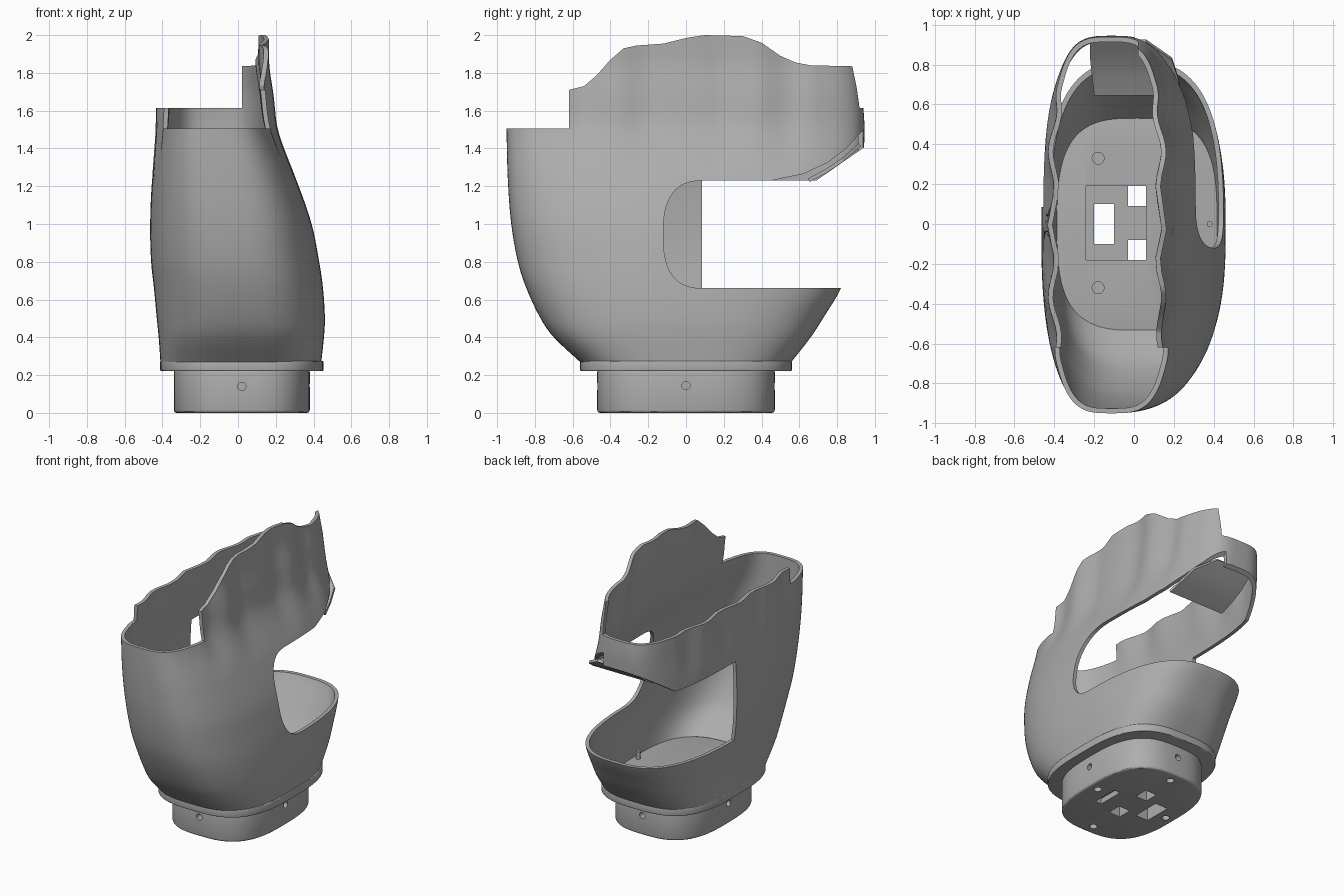
import bpy, bmesh, math
from mathutils import Vector

if "Cube" in bpy.data.objects:
    bpy.data.objects.remove(bpy.data.objects["Cube"])

grey = bpy.data.materials.new("plain_grey")
grey.use_nodes = True
GREY = (0.42, 0.42, 0.42, 1)
grey.diffuse_color = GREY
grey.node_tree.nodes["Principled BSDF"].inputs["Base Color"].default_value = GREY


def make_object(name, bm):
    bmesh.ops.recalc_face_normals(bm, faces=bm.faces)
    mesh = bpy.data.meshes.new(name)
    bm.to_mesh(mesh)
    bm.free()
    mesh.materials.append(grey)
    obj = bpy.data.objects.new(name, mesh)
    bpy.context.collection.objects.link(obj)
    return obj


def activate(obj):
    bpy.ops.object.select_all(action='DESELECT')
    obj.select_set(True)
    bpy.context.view_layer.objects.active = obj


def apply_modifier(obj, kind, **settings):
    mod = obj.modifiers.new(kind.lower(), kind)
    for key, value in settings.items():
        setattr(mod, key, value)
    activate(obj)
    bpy.ops.object.modifier_apply(modifier=mod.name)


def smooth(obj, degrees=30):
    activate(obj)
    bpy.ops.object.shade_smooth_by_angle(angle=math.radians(degrees))


def cut(obj, cutter):
    apply_modifier(obj, 'BOOLEAN', operation='DIFFERENCE', solver='EXACT', object=cutter)
    bpy.data.objects.remove(cutter)


def prism(points, start, depth):
    """Extrude a closed outline of 3D points from start along depth."""
    bm = bmesh.new()
    face = bm.faces.new([bm.verts.new(Vector(p) + Vector(start)) for p in points])
    new = bmesh.ops.extrude_face_region(bm, geom=[face])["geom"]
    bmesh.ops.translate(bm, vec=depth, verts=[v for v in new if isinstance(v, bmesh.types.BMVert)])
    return bm


def side_cutter(outline, x0, x1):
    return make_object("cutter", prism([(0, y, z) for y, z in outline], (x0, 0, 0), (x1 - x0, 0, 0)))


def box_cutter(x0, x1, y0, y1, z0, z1):
    pts = [(x0, y0, z0), (x1, y0, z0), (x1, y1, z0), (x0, y1, z0)]
    return make_object("cutter", prism(pts, (0, 0, 0), (0, 0, z1 - z0)))


def cylinder(name, centre, radius, length, axis):
    bm = bmesh.new()
    bmesh.ops.create_cone(bm, cap_ends=True, segments=24, radius1=radius, radius2=radius, depth=length)
    turn = Vector((0, 0, 1)).rotation_difference(Vector(axis)).to_matrix()
    bmesh.ops.rotate(bm, matrix=turn, verts=bm.verts)
    bmesh.ops.translate(bm, vec=centre, verts=bm.verts)
    return make_object(name, bm)


def oval(xl, xr, yf, yb, n, count):
    """Superellipse outline between the given extents."""
    ring = []
    for i in range(count):
        a = math.tau * i / count
        c, s = math.cos(a), math.sin(a)
        ring.append(((xl + xr) / 2 + (xr - xl) / 2 * math.copysign(abs(c) ** (2 / n), c),
                     (yf + yb) / 2 + (yb - yf) / 2 * math.copysign(abs(s) ** (2 / n), s)))
    return ring


def spline(rows, z):
    """Smooth interpolation of table rows by their first column."""
    k = max(i for i in range(len(rows) - 1) if rows[i][0] <= z or i == 0)
    a, b = rows[k], rows[k + 1]
    p, q = rows[max(k - 1, 0)], rows[min(k + 2, len(rows) - 1)]
    h = b[0] - a[0]
    t = (z - a[0]) / h
    out = []
    for j in range(1, len(a)):
        m0 = (b[j] - p[j]) / (b[0] - p[0]) * h
        m1 = (q[j] - a[j]) / (q[0] - a[0]) * h
        d = b[j] - a[j]
        out.append(a[j] + m0 * t + (3 * d - 2 * m0 - m1) * t * t + (m0 + m1 - 2 * d) * t ** 3)
    return out


# Shell sections: height, left x, right x, front y, back y, squareness
SECTIONS = [
    (.26, -.41, .44, -.55, .55, 3), (.4, -.42, .455, -.7, .66, 2.9), (.5, -.43, .46, -.77, .725, 2.8),
    (.66, -.445, .45, -.845, .82, 2.8), (.8, -.46, .43, -.89, .86, 2.8), (1, -.465, .39, -.925, .9, 2.9),
    (1.23, -.455, .31, -.943, .93, 3.1), (1.5, -.425, .2, -.95, .945, 3.4), (1.7, -.415, .17, -.95, .93, 3.5),
    (1.85, -.41, .15, -.95, .91, 3.5), (2.02, -.41, .15, -.95, .89, 3.5)]

# Shell wall, rippled toward the top
bm = bmesh.new()
COUNT, LEVELS = 160, 64
rings = []
for level in range(LEVELS + 1):
    z = .26 + 1.76 * level / LEVELS
    ripple = .016 * min(max((z - 1.25) / .35, 0), 1)
    ring = []
    for x, y in oval(*spline(SECTIONS, z), COUNT):
        if abs(y) < .72:
            fade = min(1, (.72 - abs(y)) / .15)
            x += math.copysign(ripple * fade, x + .1) * math.cos(math.tau * y / .37)
        ring.append(bm.verts.new((x, y, z)))
    rings.append(ring)
for low, high in zip(rings, rings[1:]):
    for i in range(COUNT):
        j = (i + 1) % COUNT
        bm.faces.new((low[i], low[j], high[j], high[i]))
shell = make_object("shell", bm)
apply_modifier(shell, 'SOLIDIFY', thickness=.025, offset=-1)

# Top edge: low front rim, wavy tall side, level short side
wave = [(-.62, 1.71), (-.54, 1.73), (-.47, 1.79), (-.4, 1.87), (-.33, 1.93), (-.26, 1.945), (-.12, 1.955),
        (0, 1.985), (.1, 2), (.3, 1.995), (.4, 1.96), (.5, 1.89), (.58, 1.855), (.66, 1.84), (1.1, 1.83)]
cut(shell, side_cutter([(-1.1, 1.505), (-.62, 1.505)] + wave + [(1.1, 2.2), (-1.1, 2.2)], .02, 1))
cut(shell, side_cutter([(-1.1, 1.505), (-.62, 1.505), (-.62, 1.615), (1.1, 1.615), (1.1, 2.2), (-1.1, 2.2)], -1, .021))

# Side openings: rounded on one side, square on the other
arc = []
for i in range(25):
    a = math.pi * (.5 + i / 24)
    c, s = math.cos(a), math.sin(a)
    arc.append((.1 - .22 * abs(c) ** .75, .945 + .285 * math.copysign(abs(s) ** .75, s)))
lip = [(.94, 1.5), (.85, 1.4), (.75, 1.325), (.62, 1.265), (.45, 1.23)]
cut(shell, side_cutter(arc + [(1.1, .66), (1.1, 1.5)] + lip, 0, 1))
cut(shell, side_cutter([(.085, .66), (1.1, .66), (1.1, 1.52), (.92, 1.39), (.69, 1.23), (.085, 1.23)], -1, .001))
smooth(shell)

# Sloped tongue under the back wall
bm = bmesh.new()
rows = []
for y, z, xl, xr in [(.65, 1.232, -.2, .24), (.74, 1.28, -.21, .22), (.83, 1.34, -.22, .19), (.92, 1.42, -.22, .06)]:
    rows.append([bm.verts.new((xl + (xr - xl) * i / 8, y, z)) for i in range(9)])
for low, high in zip(rows, rows[1:]):
    for i in range(8):
        bm.faces.new((low[i], low[i + 1], high[i + 1], high[i]))
tongue = make_object("back_tongue", bm)
apply_modifier(tongue, 'SOLIDIFY', thickness=.02, offset=0)
smooth(tongue)


# Base plug and flange
def slab(name, extents, z0, z1, bevel):
    pts = [(x, y, z0) for x, y in oval(*extents, 96)]
    obj = make_object(name, prism(pts, (0, 0, 0), (0, 0, z1 - z0)))
    apply_modifier(obj, 'BEVEL', width=bevel, segments=3, angle_limit=math.radians(50))
    return obj


base = slab("base_plug", (-.34, .38, -.47, .47, 2.9), 0, .23, .015)
flange = slab("flange", (-.412, .452, -.56, .56, 3), .222, .276, .006)

# Floor recess, through slots and screw holes
cut(flange, box_cutter(-.24, .06, -.18, .19, .25, .4))
for slot in [(-.2, -.1, -.1, .1), (-.03, .06, .09, .191), (-.03, .06, -.181, -.08)]:
    for part in (base, flange):
        cut(part, box_cutter(*slot, -.1, .4))
for y in (-.32, .33):
    cut(flange, cylinder("cutter", (-.18, y, .27), .03, .06, (0, 0, 1)))
for x, y in [(.31, 0), (-.27, 0), (.02, .39), (.02, -.39)]:
    cut(base, cylinder("cutter", (x, y, 0), .026, .08, (0, 0, 1)))
cut(base, box_cutter(.17, .22, -.13, .06, -.05, .04))
for side in (-1, 1):
    cut(base, cylinder("cutter", (.02, side * .47, .14), .022, .1, (0, 1, 0)))
    cut(base, cylinder("cutter", (.02 + side * .36, 0, .145), .022, .1, (1, 0, 0)))
smooth(base)
smooth(flange)

# Small locating peg on the floor
peg = cylinder("floor_peg", (.38, 0, .3), .015, .06, (0, 0, 1))
smooth(peg)
